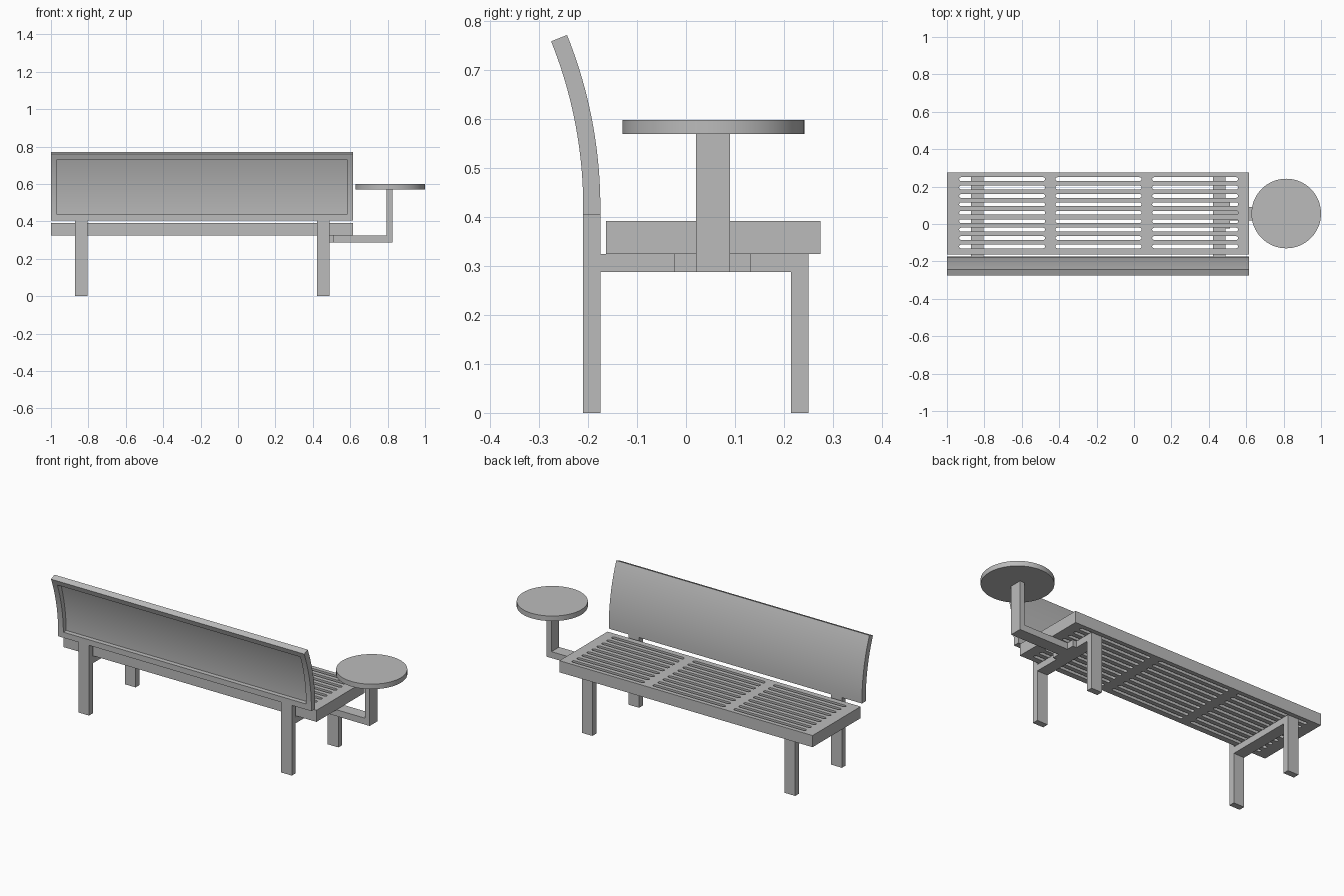
import bpy
import bmesh
from math import sin, cos, pi, radians

cube = bpy.data.objects.get("Cube")
if cube:
    bpy.data.objects.remove(cube)

# One painted-metal colour
metal = bpy.data.materials.new("grey_metal")
metal.use_nodes = True
GREY = (0.5, 0.5, 0.5, 1)
metal.diffuse_color = GREY
metal.node_tree.nodes["Principled BSDF"].inputs["Base Color"].default_value = GREY


def add_object(name, bm, smooth=False):
    bmesh.ops.recalc_face_normals(bm, faces=bm.faces)
    mesh = bpy.data.meshes.new(name)
    bm.to_mesh(mesh)
    bm.free()
    mesh.materials.append(metal)
    obj = bpy.data.objects.new(name, mesh)
    bpy.context.collection.objects.link(obj)
    if smooth:
        bpy.ops.object.select_all(action='DESELECT')
        obj.select_set(True)
        bpy.context.view_layer.objects.active = obj
        bpy.ops.object.shade_smooth_by_angle(angle=radians(30))
    return obj


def prism(bm, profile, x0, x1):
    """Extrude a closed (y, z) profile along x."""
    face = bm.faces.new([bm.verts.new((x0, y, z)) for y, z in profile])
    ext = bmesh.ops.extrude_face_region(bm, geom=[face])
    for v in ext["geom"]:
        if isinstance(v, bmesh.types.BMVert):
            v.co.x = x1


def box(name, x, y, z):
    bm = bmesh.new()
    prism(bm, [(y[0], z[0]), (y[1], z[0]), (y[1], z[1]), (y[0], z[1])], *x)
    return add_object(name, bm)


LEFT, RIGHT = -1.0, 0.615

# Slotted seat: filled outline with rounded slots as holes
SEAT_Y = (-0.163, 0.275)
curve = bpy.data.curves.new("seat_outline", 'CURVE')
curve.dimensions = '2D'
curve.fill_mode = 'BOTH'
curve.extrude = 0.0335


def add_loop(points):
    spline = curve.splines.new('POLY')
    spline.points.add(len(points) - 1)
    for p, (x, y) in zip(spline.points, points):
        p.co = (x, y, 0, 1)
    spline.use_cyclic_u = True


add_loop([(LEFT, SEAT_Y[0]), (RIGHT, SEAT_Y[0]), (RIGHT, SEAT_Y[1]), (LEFT, SEAT_Y[1])])
SLOT_R = 0.010
for start in (-0.935, -0.42, 0.097):
    for row in range(9):
        y = -0.12 + row * 0.045
        loop = []
        for cx, base in ((start + 0.45, -pi / 2), (start + SLOT_R, pi / 2)):
            for i in range(7):
                a = base + pi * i / 6
                loop.append((cx + SLOT_R * cos(a), y + SLOT_R * sin(a)))
        add_loop(loop)
outline = bpy.data.objects.new("seat_outline", curve)
bpy.context.collection.objects.link(outline)
graph = bpy.context.evaluated_depsgraph_get()
seat_mesh = bpy.data.meshes.new_from_object(outline.evaluated_get(graph))
bpy.data.objects.remove(outline)
bm = bmesh.new()
bm.from_mesh(seat_mesh)
bmesh.ops.remove_doubles(bm, verts=bm.verts, dist=0.0001)
for f in bm.faces:
    f.smooth = False
bmesh.ops.translate(bm, verts=bm.verts, vec=(0, 0, 0.3585))
seat = add_object("seat", bm)

# Curved backrest: thin sheet with a raised rim behind it
BEND_Z, RADIUS, DEPTH, SHEET = 0.42, 0.945, 0.035, 0.009
CENTRE_Y = -0.175 - RADIUS
S0, S1 = -0.015, 0.361


def back_point(s, inset):
    r = RADIUS - inset
    if s <= 0:
        return CENTRE_Y + r, BEND_Z + s
    a = s / RADIUS
    return CENTRE_Y + r * cos(a), BEND_Z + r * sin(a)


def back_strip(name, x0, x1, s0, s1, d0, d1, steps):
    stations = [s0 + (s1 - s0) * i / steps for i in range(steps + 1)]
    profile = [back_point(s, d0) for s in stations]
    profile += [back_point(s, d1) for s in reversed(stations)]
    bm = bmesh.new()
    prism(bm, profile, x0, x1)
    return add_object(name, bm, smooth=True)


RIM = 0.033
back_strip("backrest_sheet", LEFT, RIGHT, S0, S1, 0, SHEET, 20)
for side, x0 in (("right", LEFT), ("left", RIGHT - RIM)):
    back_strip("backrest_rim_" + side, x0, x0 + RIM, S0, S1, SHEET, DEPTH, 20)
for side, s0 in (("bottom", S0), ("top", S1 - RIM)):
    back_strip("backrest_rim_" + side, LEFT + RIM, RIGHT - RIM, s0, s0 + RIM, SHEET, DEPTH, 3)

# Leg frames: tall leg, short leg and crossbar on each side
for side, x0 in (("right", -0.872), ("left", 0.422)):
    x = (x0, x0 + 0.068)
    box("tall_leg_" + side, x, (-0.21, -0.175), (0, 0.405))
    box("short_leg_" + side, x, (0.215, 0.25), (0, 0.325))
    box("crossbar_" + side, x, (-0.175, 0.215), (0.288, 0.325))

# Side table on a bent arm
box("table_mount", (0.49, 0.514), (-0.023, 0.132), (0.288, 0.325))
box("table_arm", (0.514, 0.795), (0.02, 0.09), (0.288, 0.325))
box("table_post", (0.795, 0.826), (0.02, 0.09), (0.288, 0.57))
bm = bmesh.new()
bmesh.ops.create_cone(bm, cap_ends=True, segments=64, radius1=0.186, radius2=0.186, depth=0.029)
bmesh.ops.translate(bm, verts=bm.verts, vec=(0.814, 0.056, 0.5845))
add_object("table_top", bm, smooth=True)
